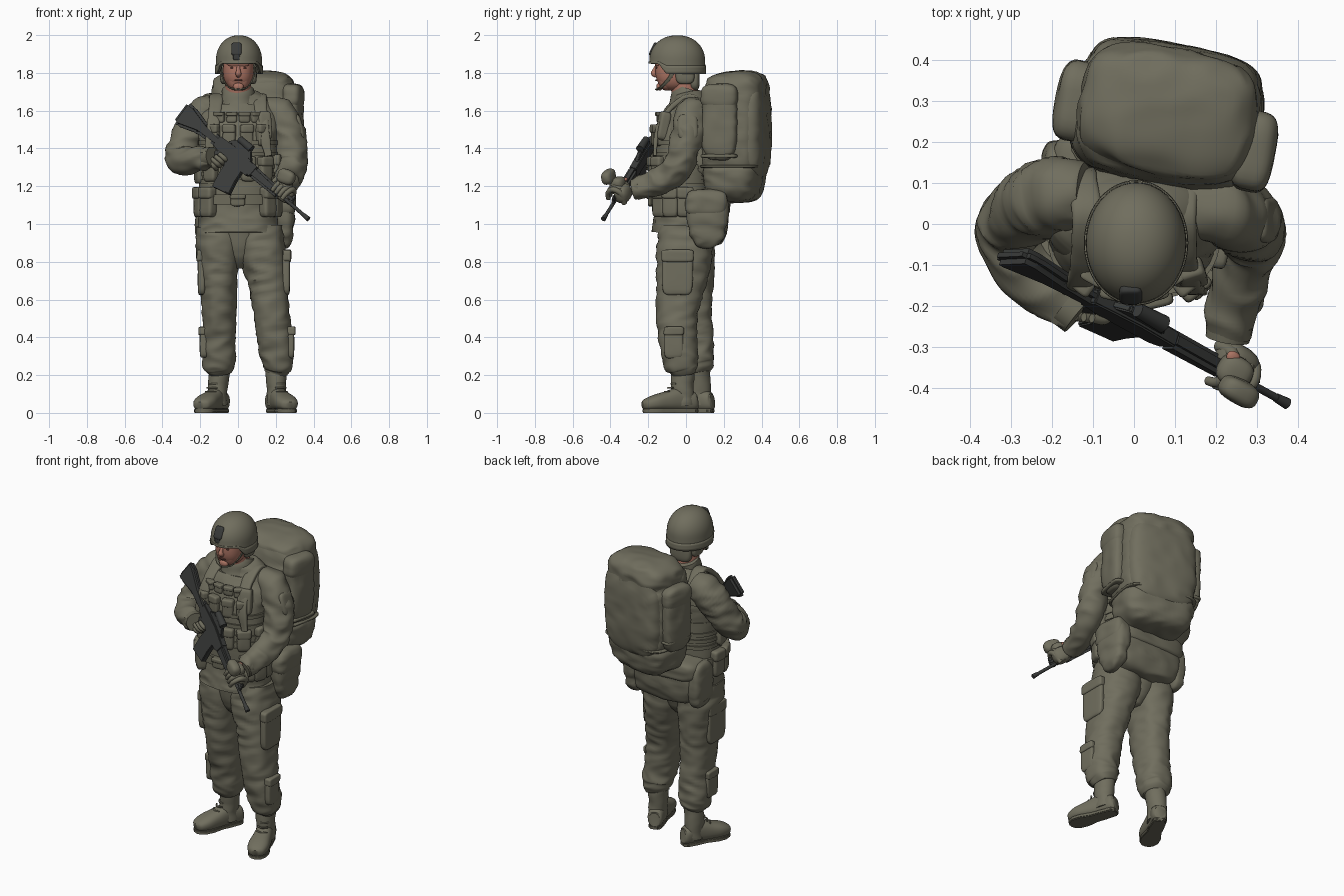
import bpy, bmesh, math
from mathutils import Vector, Matrix, noise

if "Cube" in bpy.data.objects:
    bpy.data.objects.remove(bpy.data.objects["Cube"])

def material(name, c):
    m = bpy.data.materials.new(name); m.diffuse_color = (*c, 1); return m
OLIVE = material("olive cloth", (0.163, 0.156, 0.112))
WEB = material("olive webbing", (0.15, 0.144, 0.102))
SOLE = material("boot sole", (0.14, 0.134, 0.096))
SKIN = material("skin", (0.41, 0.175, 0.125))
LIP = material("lips and eyes", (0.16, 0.065, 0.05))
METAL = material("gun metal", (0.042, 0.044, 0.042))

def finish(name, bm, mat, angle=40):
    bmesh.ops.recalc_face_normals(bm, faces=bm.faces)
    me = bpy.data.meshes.new(name); bm.to_mesh(me); bm.free()
    me.materials.append(mat); me.shade_smooth()
    me.set_sharp_from_angle(angle=math.radians(angle))
    ob = bpy.data.objects.new(name, me); bpy.context.collection.objects.link(ob)
    return ob

def fold(v, amt):  # cloth creases
    return amt * (0.6 - 2 * abs(noise.noise(Vector((v.x * 8, v.y * 8, v.z * 17))))) if amt else 0

def tube(name, pts, mat, p=2, ref=(1, 0, 0), wr=0, n=28, sub=6):
    """Loft through points (x, y, z, radius a, radius b)."""
    pts = [tuple(q) if len(q) == 5 else (*q, q[3]) for q in pts]
    P = [pts[0]] + pts + [pts[-1]]; path = []
    for i in range(1, len(P) - 2):
        for k in range(sub):
            t = k / sub
            path.append([0.5 * (2*b + (c-a)*t + (2*a-5*b+4*c-d)*t*t + (3*b-a-3*c+d)*t**3)
                         for a, b, c, d in zip(*P[i-1:i+3])])
    path.append(list(pts[-1]))
    bm = bmesh.new(); rings = []; C = [Vector(q[:3]) for q in path]
    for i, q in enumerate(path):
        t = (C[min(i+1, len(C)-1)] - C[max(i-1, 0)]).normalized()
        r = Vector(ref); a = (r - t * r.dot(t)).normalized(); b = t.cross(a)
        ring = []
        for k in range(n):
            c, s = math.cos(2*math.pi*k/n), math.sin(2*math.pi*k/n)
            f = (abs(c)**p + abs(s)**p) ** (-1/p)
            o = a * (c*f*q[3]) + b * (s*f*q[4])
            ring.append(bm.verts.new(C[i] + o + o.normalized() * fold(C[i] + o, wr)))
        rings.append(ring)
    for r0, r1 in zip(rings, rings[1:]):
        for k in range(n):
            bm.faces.new((r0[k], r0[(k+1) % n], r1[(k+1) % n], r1[k]))
    bm.faces.new(rings[0]); bm.faces.new(rings[-1])
    return finish(name, bm, mat, 50)

def blob(name, c, size, mat, p=4, rot=(0, 0, 0), cuts=7, wr=0, taper=0):
    """Rounded box: cube pulled onto a superellipsoid; taper narrows the bottom."""
    bm = bmesh.new(); bmesh.ops.create_cube(bm, size=2)
    bmesh.ops.subdivide_edges(bm, edges=bm.edges[:], cuts=cuts, use_grid_fill=True)
    M = Matrix.Rotation(rot[2], 3, 'Z') @ Matrix.Rotation(rot[1], 3, 'Y') @ Matrix.Rotation(rot[0], 3, 'X')
    for v in bm.verts:
        q = v.co; k = max(map(abs, q)) / sum(abs(e)**p for e in q) ** (1/p); q = q * k
        w = 1 + taper * (q.z - 1) / 2
        o = M @ Vector((q.x*size[0]/2*w, q.y*size[1]/2*w, q.z*size[2]/2))
        v.co = Vector(c) + o + o.normalized() * fold(Vector(c) + o, wr)
    return finish(name, bm, mat, 60)

def prism(name, outline, depth, M, mat, bev=0.004):
    bm = bmesh.new()
    f = bm.faces.new([bm.verts.new((x, y, -depth/2)) for x, y in outline])
    r = bmesh.ops.extrude_face_region(bm, geom=[f])
    bmesh.ops.translate(bm, verts=[g for g in r['geom'] if isinstance(g, bmesh.types.BMVert)], vec=(0, 0, depth))
    bmesh.ops.bevel(bm, geom=bm.edges[:], offset=bev, segments=2, affect='EDGES', clamp_overlap=True)
    bm.transform(M)
    return finish(name, bm, mat, 35)

# --- legs, pockets and boots ---
LEGS = {
 "right": [(-.1,.0,.98,.118,.14), (-.105,.005,.85,.116,.145), (-.103,.01,.7,.096,.135), (-.1,.015,.55,.09,.12),
           (-.102,.04,.4,.086,.104), (-.103,.055,.28,.088,.094), (-.098,.065,.235,.075,.08), (-.095,.07,.21,.058,.06)],
 "left": [(.115,0,.98,.118,.14), (.128,-.01,.85,.122,.148), (.155,-.025,.7,.106,.132), (.175,-.045,.55,.094,.112),
          (.193,-.045,.4,.09,.1), (.208,-.03,.28,.086,.092), (.205,-.018,.235,.072,.078), (.2,-.015,.21,.058,.06)]}
FEET = {"right": ((-.078,.135), (-.2,-.125)), "left": ((.18,.05), (.276,-.225))}
tube("trouser_seat", [(.018,.0,.765,.04,.06), (.014,.0,.81,.08,.1), (.012,0,.87,.13,.125), (.01,0,.98,.19,.14)], OLIVE, 2, wr=.004)
for side, sg in (("right", -1), ("left", 1)):
    L = LEGS[side]
    tube(side + "_trouser_leg", L, OLIVE, 2.3, wr=.01, n=40, sub=10)
    for nm, i, z, w, h in (("thigh", 2, .74, .16, .23), ("calf", 4, .37, .1, .16)):
        x, y = L[i][0] + sg * (L[i][3] - .006), L[i][1] - .02
        blob(f"{side}_{nm}_pocket", (x, y, z), (.04, w, h), OLIVE, 6, wr=.004)
        blob(f"{side}_{nm}_flap", (x + sg*.004, y, z + h*.4), (.045, w*1.05, h*.28), OLIVE, 7, wr=.003)
    h, t = Vector((*FEET[side][0], 0)), Vector((*FEET[side][1], 0))
    d = (t - h).normalized(); ln = (t - h).length; wv = Vector((-d.y, d.x, 0))
    at = lambda s, z: tuple(h + d * (s * ln) + Vector((0, 0, z)))
    tube(side + "_boot_foot", [(*at(-.02,.06),.03,.038), (*at(.05,.06),.044,.05), (*at(.3,.072),.047,.062),
         (*at(.55,.062),.055,.052), (*at(.78,.053),.06,.042), (*at(.95,.043),.047,.03), (*at(1.01,.04),.024,.018)],
         OLIVE, 2.5, ref=wv)
    tube(side + "_boot_shaft", [(*at(.24,.04),.05,.06), (*at(.25,.12),.05,.06), (L[-1][0], L[-1][1], .24, .056, .06)], OLIVE, wr=.005)
    half = [(-.01,.022), (.008,.038), (.08,.043), (.13,.042), (.2,.057), (.25,.054), (.283,.034), (.294,.012)]
    M = Matrix.Translation(h + Vector((0, 0, .011))) @ Matrix((d, wv, (0, 0, 1))).transposed().to_4x4()
    prism(side + "_boot_sole", half + [(x, -y) for x, y in half[::-1]], .022, M, SOLE)
    for k in range(6):  # laces
        s, z = .58 - .05 * min(k, 3) - .012 * k, .112 + .021 * k
        c = h + d * (s * ln + .002) + Vector((0, 0, z))
        tube(f"{side}_lace_{k}", [(*(c - wv*.03 - d*.016), .005), (*(c + d*.001), .005), (*(c + wv*.03 - d*.016), .005)], WEB, ref=(0, 0, 1), n=8, sub=3)

# --- jacket and vest ---
tube("jacket", [(0,-.015,.945,.21,.165), (0,-.01,1.02,.208,.16), (0,-.015,1.12,.198,.145), (0,-.02,1.3,.198,.14), (0,0,1.45,.21,.135),
     (.01,.02,1.56,.21,.12), (.01,.02,1.63,.16,.095), (0,.01,1.68,.09,.08)], OLIVE, 2.4, wr=.008, n=56, sub=10)
tube("vest", [(0,-.02,1.14,.203,.148), (0,-.02,1.3,.205,.15), (0,-.015,1.45,.2,.148), (0,0,1.56,.17,.13), (0,.01,1.62,.13,.1)], OLIVE, 2.5, wr=.004, n=48)
tube("collar", [(0,0,1.62,.1,.09), (0,.005,1.67,.09,.085), (0,.018,1.715,.082,.078)], OLIVE, wr=.005)
for k, z in enumerate((1.13, 1.225, 1.265, 1.305, 1.37, 1.43)):  # webbing bands
    g = .016 if k == 0 else .008
    h = .026 if k == 0 else .011
    tube(f"belt_{k}", [(0,-.02,z-h,.203+g,.15+g), (0,-.02,z+h,.203+g,.15+g)], WEB, 2.5, n=48, sub=2)
def pouch(name, deg, z, w, dp, h, mat=OLIVE, out=.01):
    a = math.radians(deg); c, s = math.cos(a), math.sin(a)
    f = (abs(c)**2.5 + abs(s)**2.5) ** (-1/2.5)
    x, y = (.203+out)*s*f, -.02 - (.15+out)*c*f
    blob(name, (x, y, z), (w, dp, h), mat, 6, (0, 0, a), 5, .003)
    blob(name + "_flap", (x + s*.006, y - c*.006, z + h*.32), (w*1.08, dp*1.05, h*.4), mat, 6, (0, 0, a), 5, .002)
for k, dg in enumerate((-95, -68, -46, 46, 68, 95)):
    pouch(f"belt_pouch_{k}", dg, 1.115, .085, .058, .155, OLIVE, .002)
pouch("buckle", 0, 1.125, .075, .03, .06, WEB, .016)
for k, dg in enumerate((-40, -14, 14, 40)):
    pouch(f"magazine_pouch_{k}", dg, 1.29, .075, .05, .13, OLIVE, .004)
    pouch(f"chest_pouch_{k}", dg * .95, 1.47, .065, .04, .11, OLIVE, -.008)
    pouch(f"upper_pouch_{k}", dg * .8, 1.565, .055, .035, .055, OLIVE, -.034)
for k, dg in enumerate((-78, 78)):
    pouch(f"side_pouch_{k}", dg, 1.29, .1, .05, .15, OLIVE, .0)
blob("radio_pouch", (.14, -.122, 1.52), (.07, .055, .15), OLIVE, 6, (-.2, 0, .3))
for sg in (-1, 1):  # shoulder straps
    tube(f"shoulder_strap_{sg}", [(sg*.13,.13,1.5,.034,.012), (sg*.125,.11,1.61,.034,.014), (sg*.115,.02,1.675,.036,.015),
         (sg*.12,-.085,1.61,.034,.014), (sg*.135,-.15,1.5,.03,.012), (sg*.16,-.165,1.36,.02,.01)], OLIVE, 4, wr=.003)

# --- arms ---
tube("right_sleeve", [(-.12,.07,1.6,.075), (-.195,.07,1.575,.09), (-.25,.045,1.49,.087), (-.295,.01,1.4,.08), (-.305,-.04,1.345,.074),
     (-.265,-.11,1.335,.07), (-.2,-.17,1.345,.062), (-.14,-.215,1.355,.05)], OLIVE, ref=(0,.6,1), wr=.013, n=36, sub=9)
tube("left_sleeve", [(.13,.04,1.6,.07), (.215,.035,1.58,.088), (.262,.015,1.5,.088), (.282,-.01,1.4,.08), (.287,-.035,1.315,.076),
     (.266,-.1,1.25,.072), (.242,-.19,1.21,.064), (.228,-.27,1.185,.052)], OLIVE, wr=.013, n=36, sub=9)
tube("right_cuff", [(-.165,-.197,1.352,.055), (-.135,-.222,1.356,.053)], WEB, ref=(0,0,1), sub=2)
tube("left_cuff", [(.234,-.245,1.19,.056), (.228,-.28,1.182,.054)], WEB, sub=2)
for nm, x, y in (("left", .315, .01), ("right", -.275, .035)):
    blob(nm + "_arm_pocket", (x, y, 1.51), (.06, .11, .14), OLIVE, 4, (0, -.25 if x > 0 else .45, 0), wr=.004)

# --- rifle, in a frame with x along the barrel, y up, z sideways ---
BUTT, MUZ = Vector((-.285, -.08, 1.59)), Vector((.368, -.435, 1.03))
gd = (MUZ - BUTT).normalized(); gu = (Vector((0, 0, 1)) - gd * gd.z).normalized()
gu = (gu * .95 - gd.cross(gu) * .31).normalized(); gw = gd.cross(gu)
G = Matrix.Translation(BUTT) @ Matrix((gd, gu, gw)).transposed().to_4x4()
def gp(s, v, w=0, *r): return (*(G @ Vector((s, v, w))), *r)
def gbar(name, s0, s1, v, r0, r1=None, mat=METAL):
    tube(name, [gp(s0, v, 0, r0), gp(s1, v, 0, r1 or r0)], mat, ref=gu, n=14, sub=1)
prism("rifle_stock", [(-.02,.055), (-.01,-.075), (.02,-.078), (.13,-.04), (.27,-.03), (.27,.025), (.15,.035), (.03,.06)], .04, G, METAL, .014)
prism("rifle_receiver", [(.25,.03), (.25,-.03), (.33,-.042), (.5,-.042), (.53,-.025), (.53,.032), (.4,.042)], .04, G, METAL)
prism("rifle_grip", [(.28,-.03), (.34,-.03), (.315,-.13), (.265,-.125)], .032, G, METAL, .008)
prism("rifle_magazine", [(.37,-.03), (.475,-.03), (.485,-.1), (.505,-.175), (.4,-.2), (.378,-.11)], .034, G, METAL)
prism("rifle_handguard", [(.52,.032), (.52,-.032), (.72,-.026), (.73,.024)], .046, G, METAL, .012)
prism("rifle_sight_mount", [(.3,.035), (.33,.07), (.44,.075), (.48,.035)], .02, G, METAL)
gbar("rifle_scope", .34, .43, .085, .018, .022)
gbar("rifle_barrel", .7, .93, .0, .0095)
gbar("rifle_gas_tube", .7, .8, .022, .009)
gbar("rifle_muzzle", .9, .938, .0, .011, .014)
prism("rifle_front_sight", [(.78,0), (.785,.05), (.8,.05), (.815,0)], .012, G, METAL)
prism("rifle_trigger_guard", [(.335,-.035), (.345,-.075), (.39,-.075), (.395,-.035)], .012, G, METAL)

# --- gloved hands ---
ang = math.atan2(gd.y, gd.x)
blob("right_palm", gp(.285, -.07, -.035), (.1, .07, .09), OLIVE, 2.6, (0, .6, ang), wr=.004)
blob("left_palm", (.25, -.335, 1.165), (.105, .08, .095), OLIVE, 2.6, (0, .5, ang), wr=.004)
blob("left_knuckles", (.255, -.408, 1.25), (.1, .06, .075), OLIVE, 2.8, (0, .3, ang), wr=.004)
blob("left_hand_back", (.245, -.36, 1.21), (.09, .08, .08), OLIVE, 2.6, (0, .3, ang), wr=.004)
blob("left_hand_bare_patch", (.242, -.325, 1.236), (.035, .03, .02), SKIN, 2.2, (0, .3, ang), 4)
for k in range(4):
    v, s = -.045 - .023*k, .325 - .007*k
    tube(f"right_finger_{k}", [gp(s-.03,v,-.05,.014), gp(s+.025,v,-.035,.014), gp(s+.033,v,.015,.013), gp(s-.01,v,.032,.011)], OLIVE, ref=gu, n=12)
    s = .69 + .025*k
    tube(f"left_finger_{k}", [gp(s,-.01,-.05,.015), gp(s,.05,-.03,.015), gp(s,.065,.015,.015), gp(s,.03,.045,.013), gp(s,-.01,.042,.011)], OLIVE, ref=gd, n=12)

# --- head ---
tube("neck", [(0,.01,1.63,.072), (0,-.01,1.72,.07), (0,-.025,1.82,.07)], SKIN)
blob("head", (.002, -.06, 1.815), (.162, .205, .22), SKIN, 2.4, cuts=11)
blob("jaw", (.002, -.1, 1.765), (.138, .115, .115), SKIN, 2.8, (.12, 0, 0), cuts=11, taper=.25)
blob("chin", (.002, -.14, 1.727), (.055, .035, .04), SKIN, 2.3)
blob("brow", (.002, -.15, 1.845), (.115, .03, .024), SKIN, 2.5)
tube("nose", [(.002,-.155,1.84,.008), (.002,-.168,1.812,.011), (.002,-.17,1.797,.016), (.002,-.155,1.785,.012)], SKIN, n=14)
blob("lips", (.002, -.157, 1.761), (.045, .012, .009), LIP, 2.3, cuts=4)
for sg in (-1, 1):
    blob(f"eye_{sg}", (.002 + sg*.032, -.154, 1.827), (.025, .012, .009), LIP, 2, cuts=4)
    blob(f"helmet_side_pad_{sg}", (.002 + sg*.075, -.005, 1.79), (.045, .1, .1), OLIVE, 3)
    tube(f"chin_strap_{sg}", [(sg*.09,-.06,1.83,.012,.004), (sg*.081,-.085,1.775,.01,.004), (sg*.05,-.132,1.724,.009,.004), (0,-.155,1.712,.009,.005)], WEB, 3, ref=(0,1,0), n=10)
blob("helmet_nape_pad", (.002, .045, 1.765), (.14, .055, .12), OLIVE, 3)

# --- helmet ---
def helmet(name, grow, top, mat, thick):
    bm = bmesh.new(); rows = []; n = 48
    for j in range(19):
        row = []
        for k in range(n):
            ph = 2 * math.pi * k / n; front = max(0, min(1, (-math.sin(ph) - .35) / .35))
            zb = 1.795 + .055 * front * front * (3 - 2 * front)
            if j < 14:
                a = math.pi / 2 * (j + .15) / 13.15; r, z = math.sin(a)**.92, 1.868 + .131 * math.cos(a)
            else:
                u = (j - 13) / 5; r, z = 1 + .02 * u, 1.868 + (zb - 1.868) * u
            if j >= top:
                row.append(bm.verts.new((.005 + (.122+grow)*r*math.cos(ph), -.046 + (.147+grow)*r*math.sin(ph), z)))
        rows += [row] if row else []
    for a, b in zip(rows, rows[1:]):
        for k in range(n): bm.faces.new((a[k], a[(k+1) % n], b[(k+1) % n], b[k]))
    if top == 0: bm.faces.new(rows[0])
    m = finish(name, bm, mat, 50).modifiers.new("thickness", 'SOLIDIFY'); m.thickness = thick
helmet("helmet", 0, 0, OLIVE, .012)
helmet("helmet_band", .003, 15, OLIVE, .005)
blob("night_sight_mount", (-.008, -.172, 1.925), (.055, .025, .075), METAL, 5, (-.45, 0, 0), 4)
blob("night_sight_foot", (-.008, -.187, 1.885), (.035, .015, .035), METAL, 5, cuts=4)

# --- backpack, turned slightly with the shoulders ---
RZ = -.19
R = Matrix.Rotation(RZ, 3, 'Z'); PC = Vector((.08, .258, 0))
def pack(name, x, y, z, size, p=5, cuts=9, wr=.008, taper=0, mat=OLIVE):
    return blob(name, PC + R @ Vector((x, y, 0)) + Vector((0, 0, z)), size, mat, p, (0, 0, RZ), cuts, wr, taper)
pack("pack_body", 0, 0, 1.51, (.45, .32, .58), 3.8, 23, .012)
pack("pack_lid", 0, .015, 1.7, (.43, .31, .22), 3.2, 17, .01)
pack("pack_back_panel", 0, .085, 1.5, (.42, .19, .54), 3.4, 17, .01)
pack("pack_bottom", 0, 0, 1.225, (.48, .32, .22), 3.6, 15, .01, .2)
for sg, z, h in ((-1, 1.49, .4), (1, 1.54, .4)):
    y = -.02 - .02 * sg
    pack(f"pack_side_pouch_{sg}", sg*.222, y, z, (.1, .19, h), 3.5, 11, .008)
    pack(f"pack_side_flap_{sg}", sg*.224, y, z + h*.33, (.1, .195, .14), 3.5, 7, .005)
    pack(f"pack_side_strap_{sg}", sg*.218, y, 1.36, (.1, .195, .022), 5, 5, 0, mat=WEB)
pack("pack_lower_strap", 0, 0, 1.305, (.45, .325, .02), 5, 9, 0, mat=WEB)
pack("pack_frame_pad", 0, -.16, 1.42, (.3, .1, .36), 4)

# --- hip bags ---
blob("seat_bag", (.035, .125, 1.035), (.48, .2, .29), OLIVE, 3.4, wr=.012, cuts=15, taper=.1)
blob("seat_bag_flap", (.03, .135, 1.11), (.45, .2, .13), OLIVE, 4, wr=.008, cuts=11)
blob("left_hip_bag", (.245, .115, 1.025), (.12, .24, .3), OLIVE, 3, wr=.012, cuts=13, taper=.25)
blob("left_hip_bag_flap", (.245, .108, 1.11), (.12, .22, .14), OLIVE, 3.6, wr=.008, cuts=9)
blob("right_hip_bag", (-.18, .115, 1.02), (.09, .17, .27), OLIVE, 3.2, wr=.01, cuts=11)

for m in bpy.data.materials:
    if m.users and not m.is_grease_pencil:
        m.use_nodes = True
        m.node_tree.nodes["Principled BSDF"].inputs["Base Color"].default_value = m.diffuse_color
